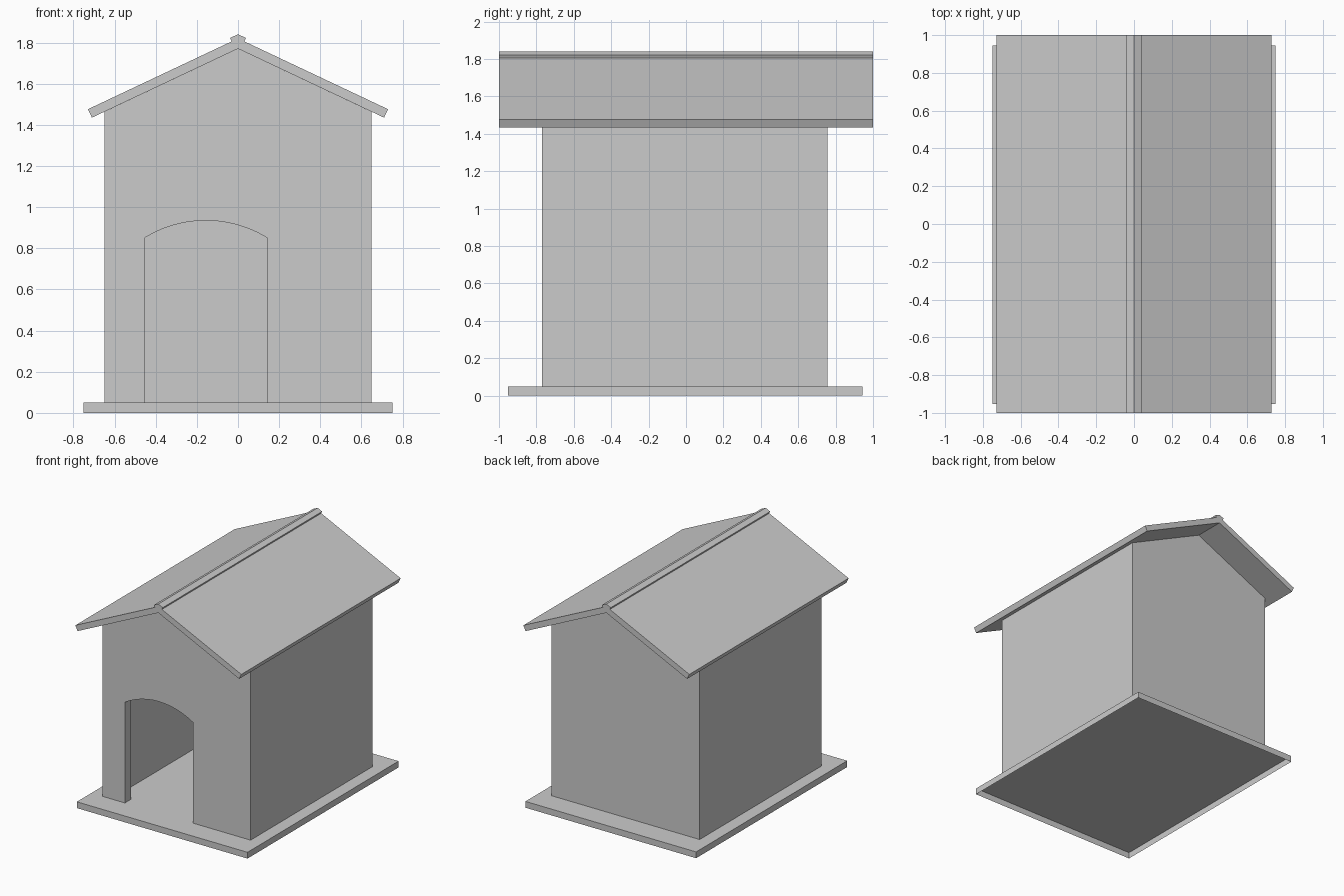
import bpy, bmesh, math

if "Cube" in bpy.data.objects:
    bpy.data.objects.remove(bpy.data.objects["Cube"])

SLOPE = 0.472          # roof pitch (rise over run)
APEX = 1.77            # roof underside at the ridge
FLOOR = 0.05
WALL_X, WALL_T = 0.65, 0.075
Y0, Y1 = -0.77, 0.757  # front and back of the house body


def under_roof(x):
    return APEX - abs(x) * SLOPE


def extrude_profile(name, points, y0, y1, open_bottom=False):
    """Extrude an x-z profile along y."""
    bm = bmesh.new()
    face = bm.faces.new([bm.verts.new((x, y0, z)) for x, z in points])
    new = bmesh.ops.extrude_face_region(bm, geom=[face])["geom"]
    moved = [v for v in new if isinstance(v, bmesh.types.BMVert)]
    bmesh.ops.translate(bm, vec=(0, y1 - y0, 0), verts=moved)
    bmesh.ops.recalc_face_normals(bm, faces=bm.faces)
    if open_bottom:
        low = [f for f in bm.faces if f.normal.z < -0.9]
        bmesh.ops.delete(bm, geom=low, context='FACES')
    mesh = bpy.data.meshes.new(name)
    bm.to_mesh(mesh)
    bm.free()
    obj = bpy.data.objects.new(name, mesh)
    bpy.context.collection.objects.link(obj)
    return obj


def mirrored(half):
    """Complete a symmetric profile from its right-hand points."""
    return half + [(-x, z) for x, z in reversed(half) if x > 0]


# Base plate, hollow underneath
extrude_profile("base", mirrored([(0.75, 0), (0.75, FLOOR)]), -0.952, 0.944, True)

# Gable walls; the front one has an arched doorway
eave = under_roof(WALL_X)
gable = [(WALL_X, FLOOR), (WALL_X, eave), (0, APEX), (-WALL_X, eave), (-WALL_X, FLOOR)]
cx, half, spring, rise = -0.156, 0.299, 0.85, 0.085
radius = (half ** 2 + rise ** 2) / (2 * rise)
sweep = math.asin(half / radius)
arch = []
for i in range(13):
    a = sweep * (i / 6 - 1)
    arch.append((cx + radius * math.sin(a), spring + rise - radius * (1 - math.cos(a))))
door = [(cx - half, FLOOR)] + arch + [(cx + half, FLOOR)]
extrude_profile("front_wall", gable + door, Y0, Y0 + WALL_T)
extrude_profile("back_wall", gable, Y1 - WALL_T, Y1)

# Side walls
for name, s in (("left_wall", -1), ("right_wall", 1)):
    inner = WALL_X - WALL_T
    side = [(s * inner, FLOOR), (s * WALL_X, FLOOR),
            (s * WALL_X, eave), (s * inner, under_roof(inner))]
    extrude_profile(name, side, Y0 + WALL_T, Y1 - WALL_T)

# Pitched roof and ridge cap
roof = [(0, APEX), (0.71, 1.435), (0.729, 1.476), (0, 1.82)]
extrude_profile("roof", roof + [(-0.729, 1.476), (-0.71, 1.435)], -1, 1)
cap = [(0, 1.82), (0.031, 1.805), (0.039, 1.822), (0, 1.84)]
extrude_profile("ridge_cap", cap + [(-0.039, 1.822), (-0.031, 1.805)], -1, 1)
